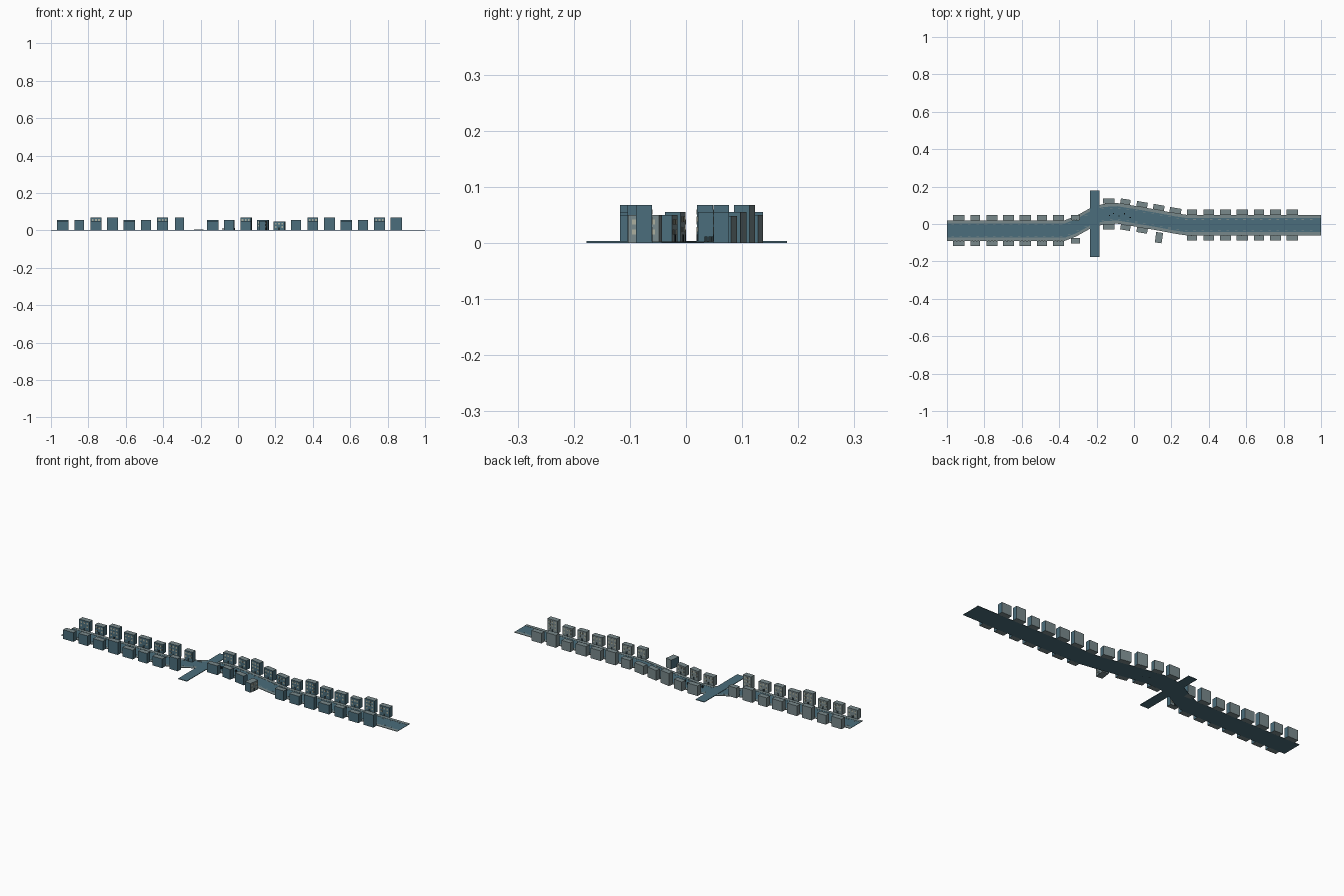
import bpy, bmesh, math
from mathutils import Matrix, Vector

if "Cube" in bpy.data.objects:
    bpy.data.objects.remove(bpy.data.objects["Cube"])


def mat(name, rgb):
    m = bpy.data.materials.new(name)
    m.diffuse_color = (*rgb, 1)
    m.use_nodes = True
    m.node_tree.nodes["Principled BSDF"].inputs["Base Color"].default_value = m.diffuse_color
    return m


TEAL = mat("slate teal", (0.07, 0.155, 0.20))
GREY = mat("stone grey", (0.19, 0.25, 0.26))
PALE = mat("pale window", (0.40, 0.42, 0.34))
DARK = mat("dark trim", (0.02, 0.035, 0.04))

# Street centre line
PATH = [(-1, -.035), (-.37, -.035), (-.31, -.012), (-.22, .038), (-.16, .053), (-.09, .057),
        (.04, .036), (.13, .02), (.22, .003), (.28, -.006), (1, -.006)]


def centre(x):
    for (x0, y0), (x1, y1) in zip(PATH, PATH[1:]):
        if x <= x1:
            return y0 + (y1 - y0) * (x - x0) / (x1 - x0)
    return PATH[-1][1]


def finish(bm, name, mats):
    me = bpy.data.meshes.new(name)
    bmesh.ops.recalc_face_normals(bm, faces=bm.faces)
    bm.to_mesh(me)
    bm.free()
    ob = bpy.data.objects.new(name, me)
    bpy.context.collection.objects.link(ob)
    for m in mats:
        me.materials.append(m)
    return ob


def box(bm, lo, hi, index=0, xf=Matrix()):
    c = [(a + b) / 2 for a, b in zip(lo, hi)]
    s = [b - a for a, b in zip(lo, hi)]
    r = bmesh.ops.create_cube(bm, size=1, matrix=xf @ Matrix.Translation(c) @ Matrix.Diagonal((*s, 1)))
    faces = {f for v in r["verts"] for f in v.link_faces}
    for f in faces:
        f.material_index = index
    return faces


def strip(name, inner, outer, z0, z1, m):
    """Band that follows the street between two sideways offsets."""
    bm = bmesh.new()
    rings = []
    for x, y in PATH:
        rings.append([bm.verts.new((x, y + o, z)) for o, z in
                      ((inner, z0), (outer, z0), (outer, z1), (inner, z1))])
    for a, b in zip(rings, rings[1:]):
        for i in range(4):
            bm.faces.new((a[i], a[(i + 1) % 4], b[(i + 1) % 4], b[i]))
    bm.faces.new(rings[0])
    bm.faces.new(rings[-1])
    finish(bm, name, [m])


def house(name, x, y, w, d, h, face, turn=0.0):
    """Flat-roofed block; windows and a door look toward the street."""
    bm = bmesh.new()
    xf = Matrix.Translation((x, y, 0)) @ Matrix.Rotation(turn, 4, 'Z')
    for f in box(bm, (-w / 2, -d / 2, 0), (w / 2, d / 2, h), 1, xf):
        f.normal_update()
        n = xf.to_3x3().inverted() @ f.normal
        if n.y < -.5 or n.x > .5:
            f.material_index = 0
    out = d / 2 * face
    lo, hi = sorted((out, out + .001 * face))
    rows = 3 if h > .06 else 2
    for r in range(rows):
        z = h - .008 - r * .018
        for c in (-1, 0, 1):
            if r == rows - 1 and c == 0:
                continue
            cx = c * w * .29
            box(bm, (cx - .0045, lo, z - .009), (cx + .0045, hi, z), 2, xf)
    box(bm, (-.005, lo, 0), (.005, hi, .015), 3, xf)
    finish(bm, name, [TEAL, GREY, PALE, DARK])


# Roadway, pavements and crossing road
strip("roadway", -.055, .055, 0, .0015, TEAL)
for label, s in (("back", 1), ("front", -1)):
    strip(label + "_pavement", s * .038, s * .055, .001, .0025, GREY)
bm = bmesh.new()
box(bm, (-.236, -.177, 0), (-.184, .18, .0035))
finish(bm, "cross_road", [TEAL])

# Two rows of houses
FRONT_H = [.05, .055, .05, .068]
BACK_H = [.055, .05, .068, .055]
for i in range(21):
    x = -.938 + i * .0892
    if i == 8:
        continue                       # gap for the crossing road
    slope = math.atan((centre(x + .02) - centre(x - .02)) / .04)
    turn = slope if i > 9 else 0
    k = i % 4 if i < 8 else (i - 9) % 4
    w = (.062, .053, .058, .060)[k]
    if i == 7:
        w = .048
    back_h = .048 if i == 13 else BACK_H[k]
    by = .035 if i == 7 else centre(x) + .069
    house(f"back_house_{i}", x, by, w, .028, back_h, -1, turn)
    if i == 12:
        house("turned_house", .133, -.073, .056, .036, .05, 1, math.radians(-98))
    elif i != 13:
        fy = -.09 if i == 7 else centre(x) - .069
        house(f"front_house_{i}", x, fy, w, .028, FRONT_H[k], 1, turn)

# Lane dashes along both kerbs
bm = bmesh.new()
for i in range(44):
    x = -.97 + i * .0446
    if -.25 < x < -.17:
        continue
    for o in (-.03, .03):
        y = centre(x) + o
        box(bm, (x - .007, y - .0015, .001), (x + .007, y + .0015, .002))
finish(bm, "lane_dashes", [GREY])

# Small roadside posts near the bend
bm = bmesh.new()
for x, o in ((-.13, -.01), (-.11, .0), (-.08, -.012), (-.05, .004), (-.02, -.01)):
    y = centre(x) + o
    box(bm, (x - .003, y - .003, 0), (x + .003, y + .003, .012))
finish(bm, "roadside_posts", [DARK])
